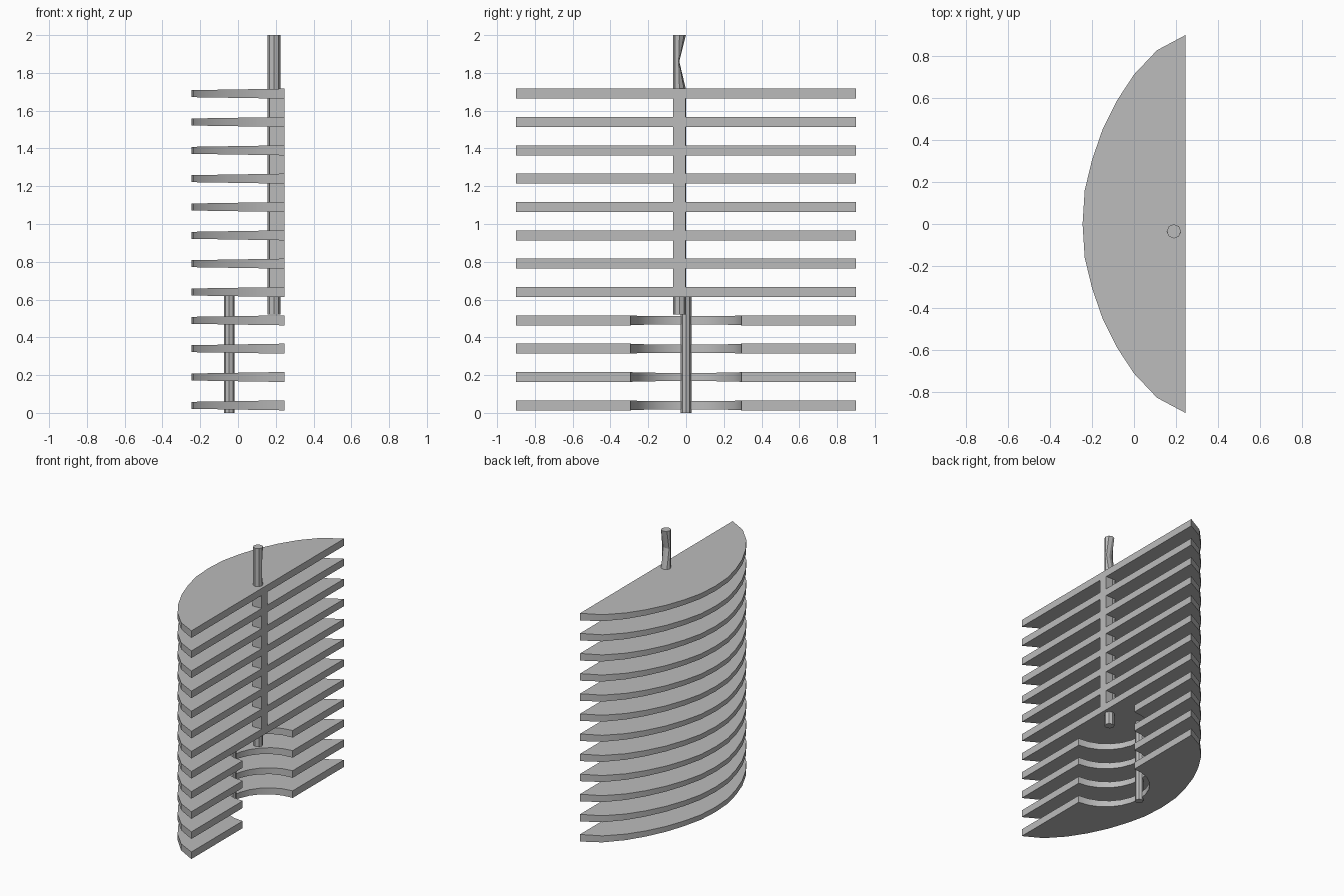
import bpy, bmesh, math

if "Cube" in bpy.data.objects:
    bpy.data.objects.remove(bpy.data.objects["Cube"])

grey = bpy.data.materials.new("plain grey")
grey.use_nodes = True
COLOUR = (0.5, 0.5, 0.5, 1)
grey.diffuse_color = COLOUR
grey.node_tree.nodes["Principled BSDF"].inputs["Base Color"].default_value = COLOUR

EDGE = 0.245          # x of the flat side
CUT = 0.295           # radius of the bay in the lower slats
PITCH = 0.15


def finish(name, bm):
    bmesh.ops.recalc_face_normals(bm, faces=bm.faces)
    mesh = bpy.data.meshes.new(name)
    bm.to_mesh(mesh)
    bm.free()
    mesh.materials.append(grey)
    obj = bpy.data.objects.new(name, mesh)
    bpy.context.collection.objects.link(obj)
    return obj


def loft(name, rings):
    """Join equal rings of points into a closed solid."""
    bm = bmesh.new()
    loops = [[bm.verts.new(p) for p in ring] for ring in rings]
    n = len(loops[0])
    for a, b in zip(loops, loops[1:]):
        for i in range(n):
            j = (i + 1) % n
            bm.faces.new((a[i], a[j], b[j], b[i]))
    bm.faces.new(loops[0][::-1])
    bm.faces.new(loops[-1])
    return finish(name, bm)


def circle(x, y, z, r, sides):
    return [(x + r * math.cos(math.tau * i / sides),
             y + r * math.sin(math.tau * i / sides), z) for i in range(sides)]


def smooth(obj):
    bpy.ops.object.select_all(action="DESELECT")
    obj.select_set(True)
    bpy.context.view_layer.objects.active = obj
    bpy.ops.object.shade_smooth_by_angle(angle=math.radians(30))


# Bowed slats, a little thinner towards the curved side
half = [(EDGE, 0.9), (0.11, 0.828), (0, 0.712), (-0.08, 0.59),
        (-0.15, 0.45), (-0.2, 0.305), (-0.235, 0.16)]
bow = half + [(-EDGE, 0)] + [(x, -y) for x, y in reversed(half)]
bay = [(EDGE - CUT * math.sin(math.pi * i / 12), -CUT * math.cos(math.pi * i / 12))
       for i in range(13)]


def thickness(x):
    return 0.0225 + 0.004 * x / EDGE


for i in range(12):
    outline = bow + bay if i < 4 else bow
    z = 0.04 + PITCH * i
    slat = loft(f"slat_{i + 1}", [[(x, y, z + s * thickness(x)) for x, y in outline]
                                  for s in (-1, 1)])
    smooth(slat)

# Upper pole with a notch in its exposed end
px, py, pr = 0.19, -0.035, 0.034
rings = [circle(px, py, z, pr, 8) for z in (0.52, 1.715, 1.86, 2.0)]
rings[2] = [(x, min(y, py - 0.004 + 0.1 * (y - py)), z) for x, y, z in rings[2]]
loft("upper_pole", rings)

# Spine strip joining the upper slats at the flat side
x0, x1, y0, y1 = 0.168, EDGE, -0.07, -0.003
loft("spine", [[(x0, y0, z), (x1, y0, z), (x1, y1, z), (x0, y1, z)]
               for z in (0.615, 1.714)])

# Lower rod at the back of the bay
loft("lower_rod", [circle(-0.047, 0, z, 0.028, 8) for z in (0, 0.63)])
